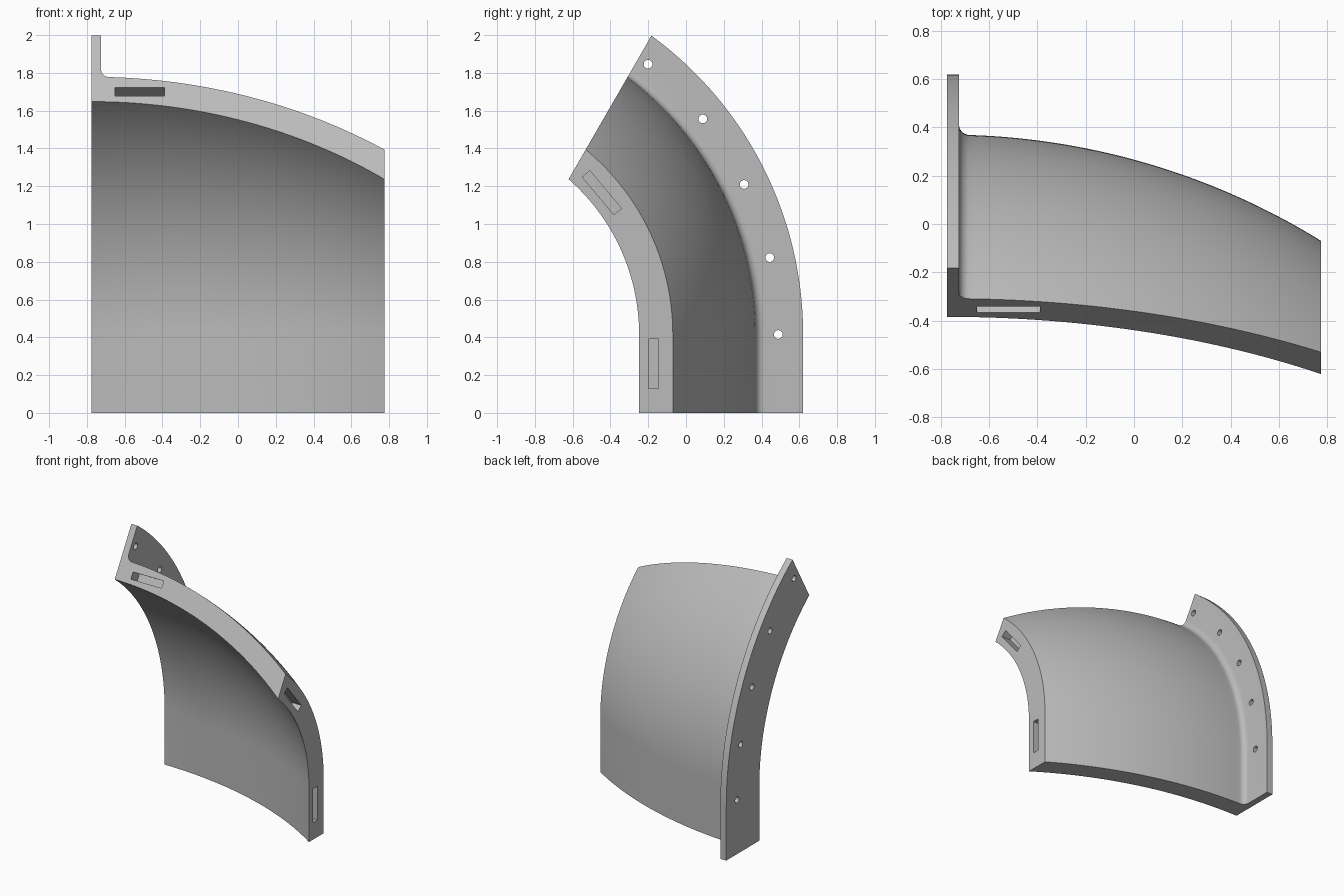
import bpy, bmesh
from math import sin, cos, pi, radians, sqrt, atan2
from mathutils import Vector, Matrix

if "Cube" in bpy.data.objects:
    bpy.data.objects.remove(bpy.data.objects["Cube"])

HALF = 0.775                 # half width in x
FLANGE_X = -0.725            # inner side of the flange
TIP_Y = 0.62                 # outer rim of the flange
SHELL_Y, R_OUT, R_IN = -2.58, 2.95, 2.80
BEND_Y, BEND_Z = -1.34, 0.415  # axis of the bend, parallel to x
FILLET = 0.045
COLS, ROWS = 40, 48

grey = bpy.data.materials.new("plain grey")
grey.use_nodes = True
colour = (0.5, 0.5, 0.5, 1)
grey.diffuse_color = colour
grey.node_tree.nodes["Principled BSDF"].inputs["Base Color"].default_value = colour


def arc_point(radius, x):
    return x, SHELL_Y + sqrt(radius ** 2 - (x + HALF) ** 2)


# Cross-section: curved shell, fillet and flange
def section():
    pts = [arc_point(R_IN, -HALF + 2 * HALF * i / COLS) for i in range(COLS + 1)]
    fx = FLANGE_X + FILLET
    fy = SHELL_Y + sqrt((R_OUT + FILLET) ** 2 - (fx + HALF) ** 2)
    end = atan2(SHELL_Y - fy, -HALF - fx) + 2 * pi
    start_x = fx + FILLET * cos(end)
    pts += [arc_point(R_OUT, HALF + (start_x - HALF) * i / COLS) for i in range(COLS)]
    for i in range(9):
        a = end + (pi - end) * i / 8
        pts.append((fx + FILLET * cos(a), fy + FILLET * sin(a)))
    return pts + [(FLANGE_X, TIP_Y), (-HALF, TIP_Y)]


def bend(x, y, angle):
    r = y - BEND_Y
    return Vector((x, BEND_Y + r * cos(angle), BEND_Z + r * sin(angle)))


# Sweep: short straight foot, then the bend
bm = bmesh.new()
profile = section()
rings = [[bm.verts.new((x, y, 0)) for x, y in profile]]
for k in range(ROWS + 1):
    rings.append([bm.verts.new(bend(x, y, radians(58) * k / ROWS)) for x, y in profile])
n = len(profile)
for a, b in zip(rings, rings[1:]):
    for i in range(n):
        j = (i + 1) % n
        bm.faces.new((a[i], a[j], b[j], b[i]))
bm.faces.new(rings[0])

# Slanted upper end
end_up = Vector((0, 0.5, sin(pi / 3)))
end_out = Vector((0, -sin(pi / 3), 0.5))
end_point = Vector((0, -0.62, 1.24))
cut = bmesh.ops.bisect_plane(bm, geom=bm.verts[:] + bm.edges[:] + bm.faces[:], dist=1e-6,
                             plane_co=end_point, plane_no=end_out, clear_outer=True)
rim = [e for e in cut["geom_cut"] if isinstance(e, bmesh.types.BMEdge)]
bmesh.ops.edgeloop_fill(bm, edges=rim)
bmesh.ops.recalc_face_normals(bm, faces=bm.faces[:])
mesh = bpy.data.meshes.new("curved_flanged_panel")
bm.to_mesh(mesh)
bm.free()
panel = bpy.data.objects.new("curved_flanged_panel", mesh)
bpy.context.collection.objects.link(panel)
mesh.materials.append(grey)
bpy.context.view_layer.objects.active = panel


def subtract(name, fill):
    """Cut a temporary shape out of the panel."""
    b = bmesh.new()
    fill(b)
    bmesh.ops.recalc_face_normals(b, faces=b.faces[:])
    me = bpy.data.meshes.new(name)
    b.to_mesh(me)
    b.free()
    me.materials.append(grey)
    cutter = bpy.data.objects.new(name, me)
    cutter.hide_render = True
    bpy.context.collection.objects.link(cutter)
    mod = panel.modifiers.new(name, 'BOOLEAN')
    mod.operation, mod.solver, mod.object = 'DIFFERENCE', 'EXACT', cutter
    bpy.ops.object.modifier_apply(modifier=mod.name)
    bpy.data.objects.remove(cutter)


def slot(name, centre, along, across, depth):
    axes = [Vector(along) * 0.26, Vector(across) * 0.052, Vector(depth)]
    m = Matrix.Translation(centre) @ Matrix(axes).transposed().to_4x4()
    subtract(name, lambda b: bmesh.ops.create_cube(b, size=1, matrix=m))


# Joining slots: one in the upper end, two in the open side
upper = end_point + end_up * ((1.70 - end_point.z) / end_up.z)
slot("upper_slot", Vector((-0.52, upper.y, upper.z)), (1, 0, 0), end_up, end_out * 0.18)
side = bend(HALF, -0.172, 0)
slot("lower_side_slot", Vector((HALF, side.y, 0.26)), (0, 0, 1), (0, 1, 0), (0.15, 0, 0))
t = radians(40)
slot("upper_side_slot", bend(HALF, -0.172, t), (0, -sin(t), cos(t)),
     (0, cos(t), sin(t)), (0.15, 0, 0))


# Bolt holes along the flange
def holes(b):
    for k in range(5):
        m = Matrix.Translation(bend(-0.75, 0.489, radians(12.87) * k)) @ Matrix.Rotation(pi / 2, 4, 'Y')
        bmesh.ops.create_cone(b, cap_ends=True, segments=24, radius1=0.023,
                              radius2=0.023, depth=0.09, matrix=m)


subtract("bolt_holes", holes)

bpy.ops.object.select_all(action='DESELECT')
panel.select_set(True)
bpy.ops.object.shade_smooth_by_angle(angle=radians(30))
